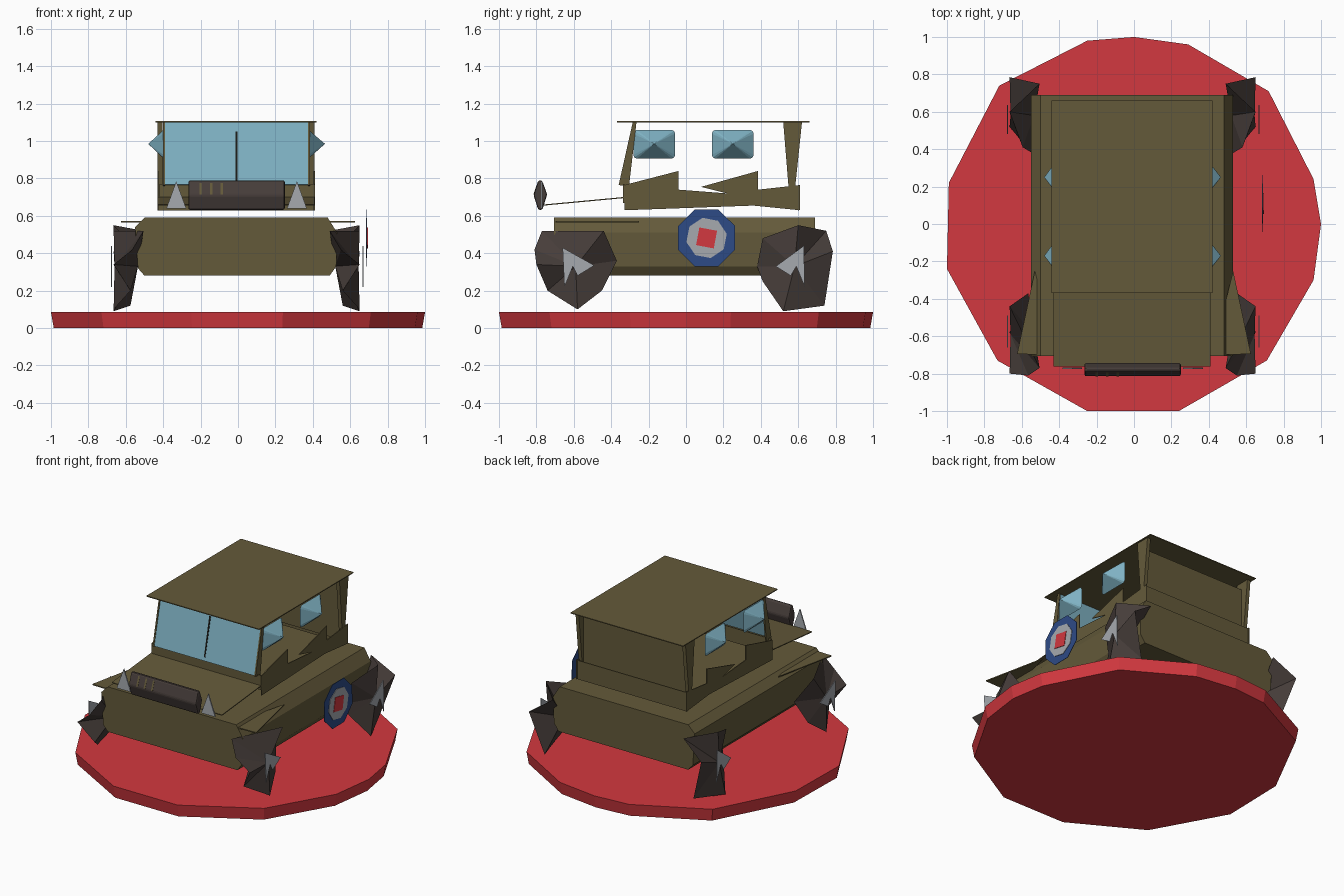
import bpy, bmesh, math
from mathutils import Vector

cube = bpy.data.objects.get("Cube")
if cube:
    bpy.data.objects.remove(cube)


def material(name, rgb):
    m = bpy.data.materials.new(name)
    m.use_nodes = True
    m.diffuse_color = (*rgb, 1)
    m.node_tree.nodes["Principled BSDF"].inputs["Base Color"].default_value = (*rgb, 1)
    return m


OLIVE = material("olive", (.127, .102, .042))
RED = material("red", (.65, .04, .05))
GLASS = material("pale blue glass", (.21, .44, .54))
RUBBER = material("dark brown", (.062, .047, .042))
GREY = material("light grey", (.38, .40, .43))
BLUE = material("blue", (.027, .07, .24))
BLACK = material("black", (.01, .01, .008))


def mesh(name, verts, faces, mat):
    bm = bmesh.new()
    vs = [bm.verts.new(v) for v in verts]
    for f in faces:
        bm.faces.new([vs[i] for i in f])
    bmesh.ops.recalc_face_normals(bm, faces=bm.faces)
    me = bpy.data.meshes.new(name)
    bm.to_mesh(me)
    bm.free()
    me.materials.append(mat)
    ob = bpy.data.objects.new(name, me)
    bpy.context.collection.objects.link(ob)
    return ob


def prism(name, outline, axis, lo, hi, mat, taper=1.0):
    """Extrude a 2D outline along an axis; taper scales the low end."""
    n = len(outline)
    verts = []
    for d, s in ((lo, taper), (hi, 1.0)):
        for p in outline:
            v = [p[0] * s, p[1] * s]
            v.insert(axis, d)
            verts.append(v)
    faces = [list(range(n)), list(range(n, 2 * n))]
    faces += [(i, (i + 1) % n, n + (i + 1) % n, n + i) for i in range(n)]
    return mesh(name, verts, faces, mat)


def ngon(cx, cy, r, n, turn):
    return [(cx + r * math.cos(turn + i * math.tau / n),
             cy + r * math.sin(turn + i * math.tau / n)) for i in range(n)]


def sheet(name, quad, mat, t=.006):
    """Thin plate from a flat quad, thickened along its normal."""
    q = [Vector(p) for p in quad]
    nrm = (q[1] - q[0]).cross(q[2] - q[0]).normalized() * t
    n = len(q)
    faces = [list(range(n)), list(range(n, 2 * n))]
    faces += [(i, (i + 1) % n, n + (i + 1) % n, n + i) for i in range(n)]
    return mesh(name, q + [p + nrm for p in q], faces, mat)


# Display base
prism("base", [(-.99, .22), (-.72, .74), (-.25, .98), (0, 1), (.29, .96), (.72, .71),
               (.96, .24), (1, 0), (.96, -.3), (.71, -.73), (.24, -1), (-.25, -1),
               (-.73, -.73), (-1, -.24)], 2, 0, .085, RED, .985)

# Main body with chamfered sides
prism("body", [(-.5, .59), (.48, .59), (.53, .51), (.525, .33), (.49, .28),
               (-.5, .28), (-.535, .32), (-.55, .54)], 1, -.705, .69, OLIVE)

# Front mudguards
for side, tag in ((1, "left"), (-1, "right")):
    prism(tag + "_mudguard", [(.625 * side, -.695), (.42 * side, -.7), (.53 * side, -.25)],
          2, .565, .572, OLIVE)

# Sloping bonnet sheet
sheet("bonnet", [(-.43, -.76, .655), (.41, -.76, .655), (.41, -.33, .695), (-.43, -.33, .695)], OLIVE)

# Cabin tub: ragged side sheets, dash panel and tail panel
TUB = [(-.33, .63), (.36, .655), (.61, .63), (.61, .765), (.385, .74), (.385, .84),
       (.08, .755), (.22, .72), (-.04, .74), (-.04, .84), (-.33, .765)]
for x, tag in ((.405, "left"), (-.43, "right")):
    prism(tag + "_cabin_side", TUB, 0, x, x + .006, OLIVE)
sheet("dash_panel", [(-.42, -.33, .67), (.41, -.33, .67), (.41, -.33, .77), (-.42, -.33, .77)], OLIVE)
sheet("tail_panel", [(-.43, .605, .63), (.41, .605, .63), (.41, .605, .76), (-.43, .605, .76)], OLIVE)

# Rear wall and its tapering corner posts
sheet("rear_wall", [(-.42, .565, .67), (.4, .565, .67), (.4, .565, 1.05), (-.42, .565, 1.05)], OLIVE)
for x, tag in ((.385, "left"), (-.43, "right")):
    prism(tag + "_rear_post", [(.52, 1.1), (.62, 1.1), (.575, .67), (.555, .67)],
          0, x, x + .025, OLIVE)

# Roof sheet
prism("roof", [(-.44, -.37), (.42, -.37), (.42, .66), (-.44, .66)], 2, 1.1, 1.106, OLIVE)

# Windscreen, centre bar and side posts
sheet("windscreen", [(-.39, -.35, .765), (.375, -.35, .765), (.375, -.272, 1.1), (-.39, -.272, 1.1)], GLASS)
sheet("windscreen_bar", [(-.014, -.352, .79), (-.004, -.352, .79), (-.004, -.294, 1.05),
                         (-.014, -.294, 1.05)], BLACK, -.008)
for x, tag in ((.375, "left"), (-.4, "right")):
    prism(tag + "_windscreen_post", [(-.36, .765), (-.305, .755), (-.265, 1.1), (-.285, 1.1)],
          0, x, x + .01, OLIVE)

# Side windows: rounded rectangles rising to a point
for side, base, tip, tag in ((1, .365, .465, "left"), (-1, -.385, -.48, "right")):
    for y, place in ((-.17, "front"), (.25, "rear")):
        ring = []
        for sy, sz, a in ((1, 1, 0), (-1, 1, 1), (-1, -1, 2), (1, -1, 3)):
            for k in range(3):
                t = (a + k / 2) * math.pi / 2
                ring.append((base + .012 * side, y + sy * .092 + .02 * math.cos(t),
                             .983 + sz * .057 + .02 * math.sin(t)))
        n = len(ring)
        mesh(f"{tag}_{place}_window", ring + [(tip, y, .985)],
             [(i, (i + 1) % n, n) for i in range(n)] + [list(range(n))], GLASS)

# Radiator block with slots
grille = prism("radiator", [(-.79, .79), (-.77, .79), (-.742, .715), (-.768, .632),
                            (-.79, .632), (-.815, .71)], 0, -.265, .25, RUBBER)
bevel = grille.modifiers.new("rounded_ends", "BEVEL")
bevel.width = .012
bevel.segments = 2
for i in range(3):
    x = -.205 + i * .056
    sheet(f"radiator_slot_{i + 1}", [(x, -.816, .715), (x + .012, -.816, .715),
                                     (x + .012, -.793, .78), (x, -.793, .78)], OLIVE, -.004)

# Pointed headlamps
for x, tag in ((.315, "left"), (-.33, "right")):
    prism(tag + "_headlamp", [(x - .053, .64), (x + .053, .64), (x, .785)], 1, -.775, -.767, GREY)

# Crude faceted wheels: (y, z, x of the rim corner), dished faces both sides
FRONT = [(-.81, .42, .55), (-.77, .52, .49), (-.44, .52, .65), (-.37, .36, .55),
         (-.45, .2, .6), (-.58, .1, .65), (-.74, .2, .56), (-.8, .34, .65)]
REAR = [(.38, .33, .53), (.41, .48, .58), (.6, .55, .65), (.75, .52, .49),
        (.785, .41, .65), (.74, .12, .56), (.52, .09, .65), (.41, .25, .56)]
HUBS = {"front": [(-.66, .43), (-.49, .335), (-.58, .28), (-.605, .33), (-.65, .22)],
        "rear": [(.63, .44), (.48, .33), (.56, .28), (.59, .33), (.635, .22)]}
for side, tag in ((1, "left"), (-1, "right")):
    shift = -.015 if side < 0 else 0
    for rim, cy, place in ((FRONT, -.59, "front"), (REAR, .58, "rear")):
        n = len(rim)
        verts = [(side * x + shift, y, z) for y, z, x in rim]
        verts += [(side * .645 + shift, cy, .33), (side * .52 + shift, cy, .33)]
        faces = [(i, (i + 1) % n, c) for i in range(n) for c in (n, n + 1)]
        mesh(f"{tag}_{place}_wheel", verts, faces, RUBBER)
        hx = side * .665 + shift
        prism(f"{tag}_{place}_hub", HUBS[place], 0, hx, hx + .005, GREY)

# Round badge on the left side
for i, (r, n, turn, mat, name) in enumerate(((.165, 8, .4, BLUE, "badge_outer"),
                                             (.11, 8, .2, GREY, "badge_ring"),
                                             (.068, 4, .6, RED, "badge_centre"))):
    prism(name, ngon(.11, .482, r, n, turn), 0, .685 + i * .003, .688 + i * .003, mat)
